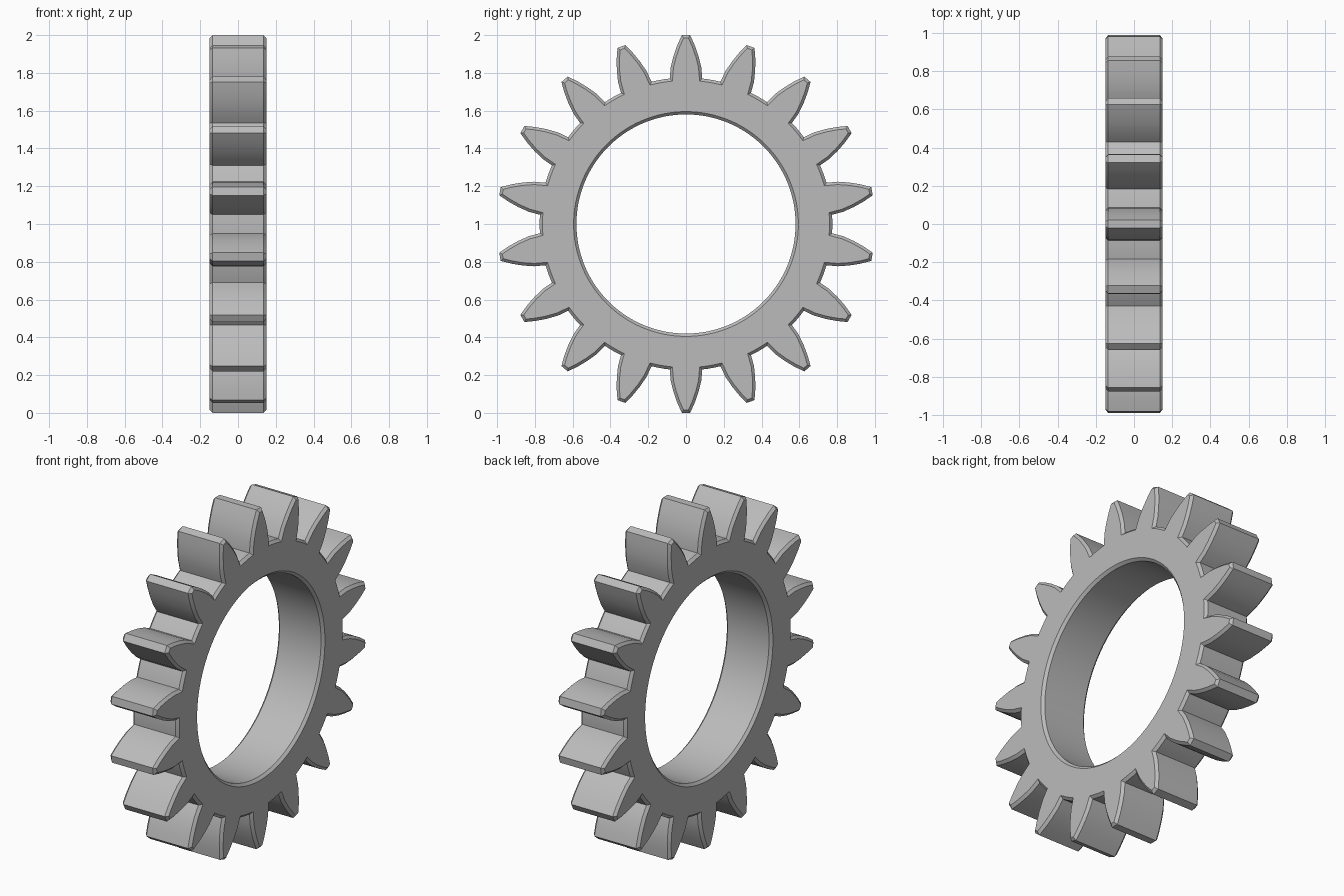
import bpy, bmesh
from math import radians, sin, cos
from mathutils import Vector

TEETH, BORE, HALF, CHAMFER = 18, 0.58, 0.15, 0.015

cube = bpy.data.objects.get("Cube")
if cube:
    bpy.data.objects.remove(cube, do_unlink=True)

steel = bpy.data.materials.new("grey steel")
steel.use_nodes = True
colour = (0.5, 0.5, 0.5, 1)
steel.diffuse_color = colour
steel.node_tree.nodes["Principled BSDF"].inputs["Base Color"].default_value = colour

# Half of one tooth, root to tip: (half width, height)
flank = [(0.086, 0.77), (0.081, 0.83), (0.066, 0.89), (0.046, 0.947), (0.022, 1.0)]
tooth = [Vector((-w, h)) for w, h in flank] + [Vector((w, h)) for w, h in reversed(flank)]
# Rounded floor of the gap after the tooth
tooth += [Vector((sin(radians(a)), cos(radians(a)))) * 0.775 for a in (8.5, 11.5)]


def turn(p, angle):
    """Turn a point clockwise about the gear axis."""
    return Vector((p.x * cos(angle) + p.y * sin(angle), p.y * cos(angle) - p.x * sin(angle)))


def inset(points, d):
    """Offset a closed clockwise outline inward with mitred corners."""
    result = []
    for i, p in enumerate(points):
        a = (p - points[i - 1]).normalized()
        b = (points[(i + 1) % len(points)] - p).normalized()
        na, nb = Vector((a.y, -a.x)), Vector((b.y, -b.x))
        result.append(p + (na + nb) * d / (1 + na.dot(nb)))
    return result


step = radians(360 / TEETH)
outline = [turn(p, k * step) for k in range(TEETH) for p in tooth]
count = len(outline)


def circle(radius):
    """Circle with one point for each outline point."""
    mid = (len(flank) * 2 - 1) / 2
    return [turn(Vector((0, radius)), (i - mid) * step / len(tooth)) for i in range(count)]


# Closed cross-section: bore, chamfers, side faces and toothed rim
face_rim, face_bore, bore = inset(outline, CHAMFER), circle(BORE + CHAMFER), circle(BORE)
edge = HALF - CHAMFER
loops = [(face_bore, HALF), (face_rim, HALF), (outline, edge), (outline, -edge),
         (face_rim, -HALF), (face_bore, -HALF), (bore, -edge), (bore, edge)]

bm = bmesh.new()
rings = [[bm.verts.new((x, p.x, p.y + 1)) for p in pts] for pts, x in loops]
for r, ring in enumerate(rings):
    following = rings[(r + 1) % len(rings)]
    for i in range(count):
        j = (i + 1) % count
        bm.faces.new((ring[i], ring[j], following[j], following[i]))
bmesh.ops.recalc_face_normals(bm, faces=bm.faces)

mesh = bpy.data.meshes.new("gear_ring")
bm.to_mesh(mesh)
bm.free()
mesh.materials.append(steel)
gear = bpy.data.objects.new("gear_ring", mesh)
bpy.context.collection.objects.link(gear)
bpy.context.view_layer.objects.active = gear
gear.select_set(True)
bpy.ops.object.shade_smooth_by_angle(angle=radians(25))
